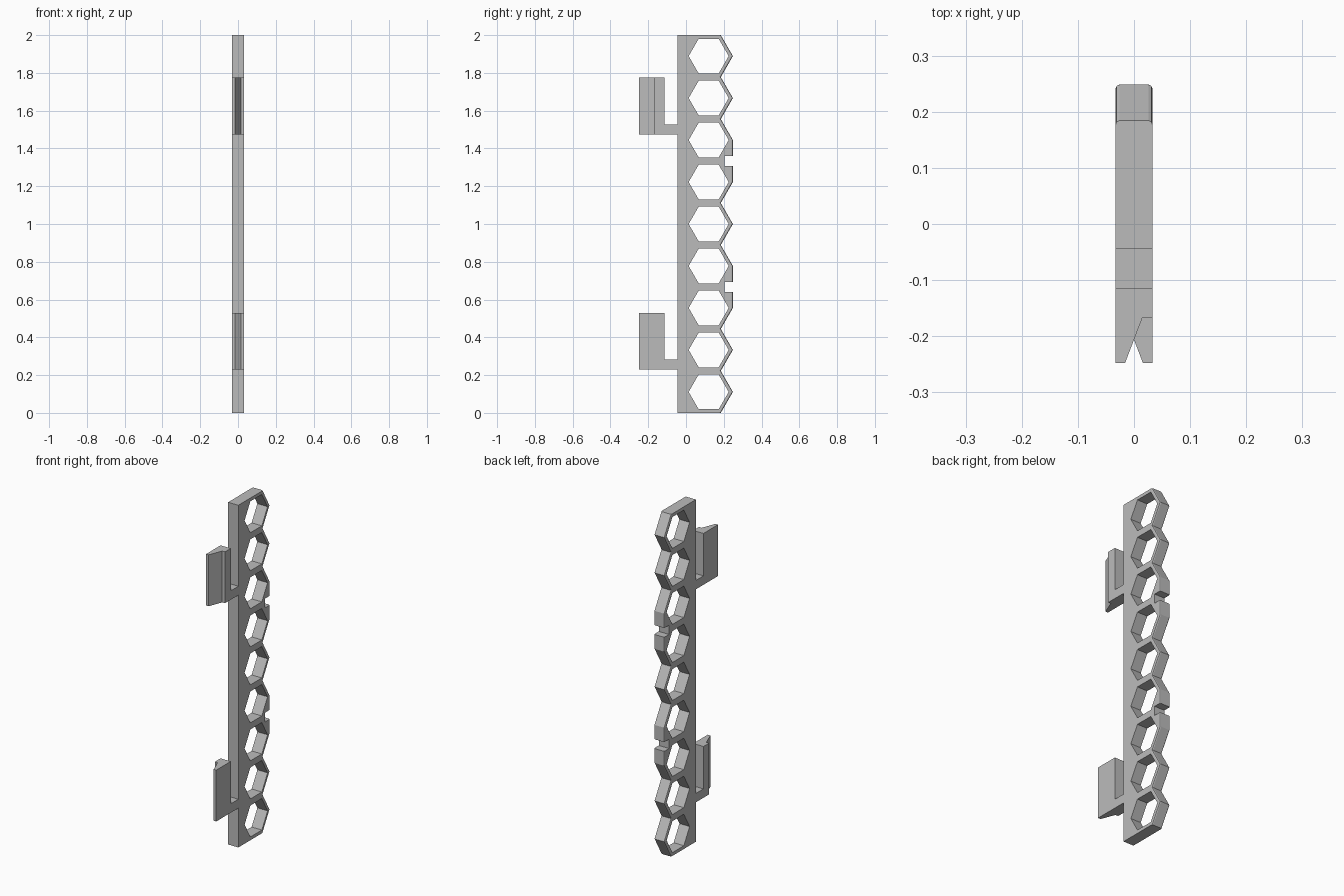
import bpy
import bmesh
import math
from mathutils import Vector

default_cube = bpy.data.objects.get("Cube")
if default_cube:
    bpy.data.objects.remove(default_cube, do_unlink=True)

HALF = 0.033                 # half thickness of the bar
CELLS = 9
PITCH = 2 / CELLS
OUTER = PITCH / math.sqrt(3)  # hexagon cell radius
HOLE = 0.106
CELL_Y = 0.12
SPINE = -0.044
TIP = CELL_Y + OUTER
VALLEY = CELL_Y + OUTER / 2
HOOK_BACK, HOOK_STEP, HOOK_FRONT = -0.114, -0.167, -0.248

grey = bpy.data.materials.new("plain grey")
grey.use_nodes = True
colour = (0.5, 0.5, 0.5, 1)
grey.diffuse_color = colour
grey.node_tree.nodes["Principled BSDF"].inputs["Base Color"].default_value = colour


def prism_mesh(bm, points, lo, hi, place):
    """Extrude a flat outline from lo to hi; place(a, b, depth) maps it to 3D."""
    base = bm.faces.new([bm.verts.new(place(a, b, lo)) for a, b in points])
    grown = bmesh.ops.extrude_face_region(bm, geom=[base])["geom"]
    shift = Vector(place(0, 0, hi)) - Vector(place(0, 0, lo))
    bmesh.ops.translate(bm, vec=shift, verts=[g for g in grown if isinstance(g, bmesh.types.BMVert)])


def side(a, b, depth):
    return (depth, a, b)


def plan(a, b, depth):
    return (a, b, depth)


def finish(name, bm):
    bmesh.ops.recalc_face_normals(bm, faces=bm.faces[:])
    mesh = bpy.data.meshes.new(name)
    bm.to_mesh(mesh)
    bm.free()
    mesh.materials.append(grey)
    obj = bpy.data.objects.new(name, mesh)
    bpy.context.collection.objects.link(obj)
    return obj


def box(y0, y1, z0, z1):
    return [(y0, z0), (y1, z0), (y1, z1), (y0, z1)]


# Bar outline: straight spine, zigzag back, two filled valleys
outline = [(SPINE, 0), (VALLEY, 0)]
for i in range(CELLS):
    outline.append((TIP, (i + 0.5) * PITCH))
    if i not in (2, 5):
        outline.append((VALLEY, (i + 1) * PITCH))
outline.append((SPINE, 2))

bm = bmesh.new()
prism_mesh(bm, outline, -HALF, HALF, side)
back_edges = [e for e in bm.edges
              if all(v.co.y > VALLEY - 0.01 for v in e.verts)
              and abs(e.verts[0].co.x - e.verts[1].co.x) < 0.001]
bmesh.ops.bevel(bm, geom=back_edges, offset=0.007, segments=2, profile=0.5, affect='EDGES')
bar = finish("honeycomb_bar", bm)

# Hexagonal holes and the two back notches
bm = bmesh.new()
for i in range(CELLS):
    z = (i + 0.5) * PITCH
    hexagon = [(CELL_Y + HOLE * math.cos(k * math.pi / 3),
                z + HOLE * math.sin(k * math.pi / 3)) for k in range(6)]
    prism_mesh(bm, hexagon, -0.1, 0.1, side)
for z in (3 * PITCH, 6 * PITCH):
    prism_mesh(bm, box(0.204, 0.3, z - 0.027, z + 0.027), -0.1, 0.1, side)
cutter = finish("hole_cutter", bm)
cutter.hide_render = True

cut = bar.modifiers.new("holes", 'BOOLEAN')
cut.object = cutter
cut.operation = 'DIFFERENCE'
cut.solver = 'EXACT'
bpy.context.view_layer.objects.active = bar
bpy.ops.object.modifier_apply(modifier=cut.name)
bpy.data.objects.remove(cutter, do_unlink=True)

# Hooks: an arm and an upright with a slanted half-lap, mirrored between the two
hook_plan = [(-HALF, HOOK_BACK), (-HALF, HOOK_FRONT), (-0.016, HOOK_FRONT),
             (0.015, HOOK_STEP), (HALF, HOOK_STEP), (HALF, HOOK_BACK)]
for name, z, flip in (("upper_hook", 1.475, 1), ("lower_hook", 0.23, -1)):
    bm = bmesh.new()
    prism_mesh(bm, [(flip * x, y) for x, y in hook_plan], z, z + 0.3, plan)
    finish(name, bm)
    bm = bmesh.new()
    prism_mesh(bm, box(HOOK_BACK, SPINE, z, z + 0.052), -HALF, HALF, side)
    finish(name + "_arm", bm)
